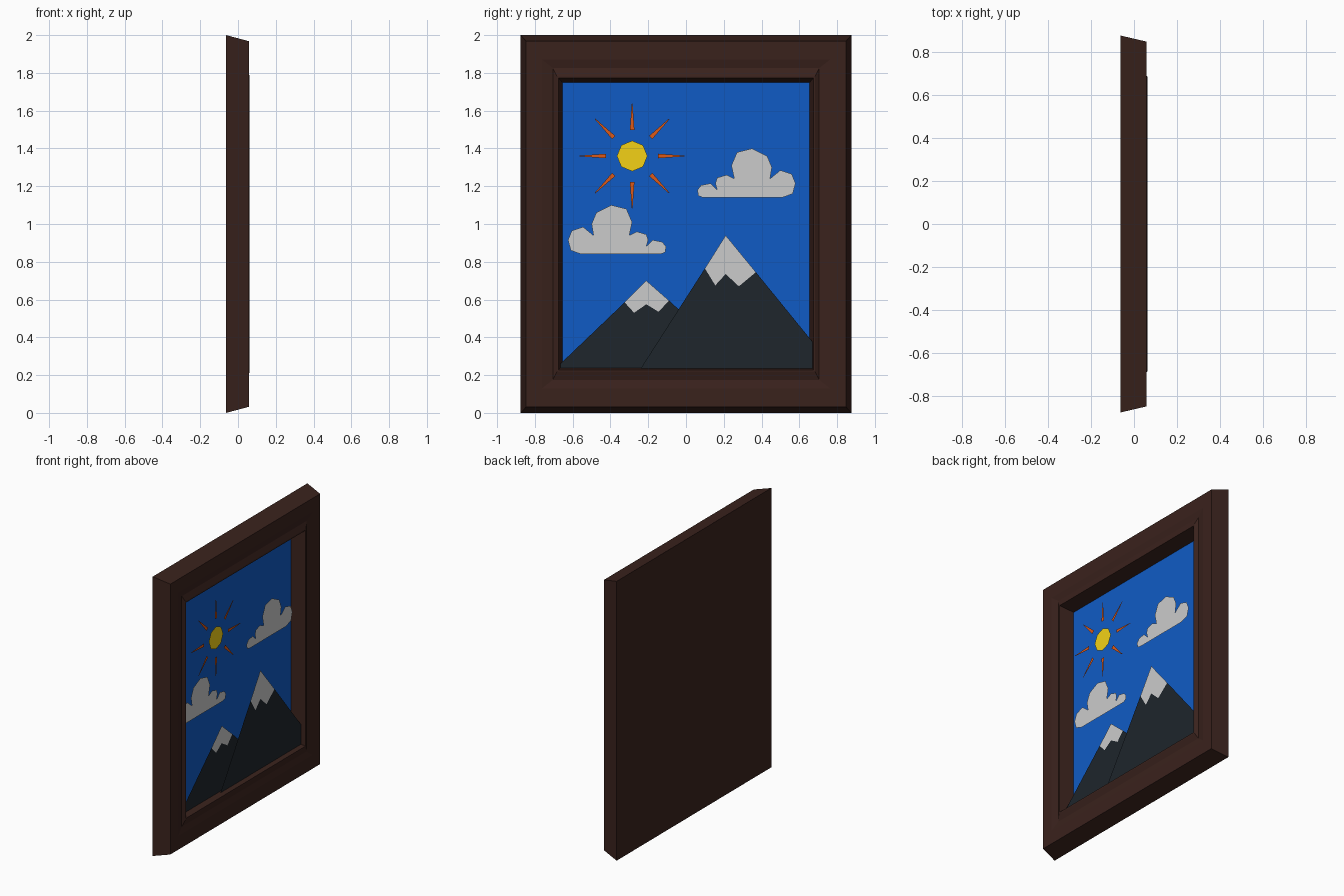
import bpy, bmesh
from math import cos, sin, pi

if "Cube" in bpy.data.objects:
    bpy.data.objects.remove(bpy.data.objects["Cube"])


def material(name, rgb):
    m = bpy.data.materials.new(name)
    m.diffuse_color = (*rgb, 1)
    m.use_nodes = True
    m.node_tree.nodes["Principled BSDF"].inputs["Base Color"].default_value = m.diffuse_color
    return m


WOOD = material("dark_wood", (0.042, 0.016, 0.012))
BLUE = material("sky_blue", (0.005, 0.105, 0.56))
WHITE = material("white", (0.56, 0.56, 0.56))
SLATE = material("slate", (0.013, 0.019, 0.025))
YELLOW = material("yellow", (0.90, 0.64, 0.008))
ORANGE = material("orange", (0.72, 0.10, 0.01))


def finish(bm, name, mat):
    mesh = bpy.data.meshes.new(name)
    bm.to_mesh(mesh)
    bm.free()
    mesh.materials.append(mat)
    ob = bpy.data.objects.new(name, mesh)
    bpy.context.collection.objects.link(ob)
    return ob


def cutout(name, mat, x, *outlines):
    """Flat paper shapes from (y, z) outlines at depth x, facing +x."""
    bm = bmesh.new()
    for pts in outlines:
        f = bm.faces.new([bm.verts.new((x, y, z)) for y, z in pts])
        f.normal_update()
        if f.normal.x < 0:
            f.normal_flip()
    bmesh.ops.triangulate(bm, faces=bm.faces[:])
    return finish(bm, name, mat)


# Moulded frame with a closed back: rings of (half width, half height, depth)
RINGS = [(0.875, 1.0, -0.063), (0.847, 0.968, 0.057), (0.762, 0.87, 0.057),
         (0.705, 0.825, 0.048), (0.683, 0.782, 0.062), (0.675, 0.772, 0.062),
         (0.655, 0.75, -0.04)]
bm = bmesh.new()
loops = [[bm.verts.new((d, sy * w, 1 + sz * h))
          for sy, sz in ((-1, -1), (1, -1), (1, 1), (-1, 1))] for w, h, d in RINGS]
for a, b in zip(loops, loops[1:]):
    for i in range(4):
        j = (i + 1) % 4
        bm.faces.new((a[i], a[j], b[j], b[i]))
bm.faces.new(loops[0][::-1])
finish(bm, "picture_frame", WOOD)

# Sky panel
cutout("sky", BLUE, -0.04, [(-0.655, 0.25), (0.655, 0.25), (0.655, 1.75), (-0.655, 1.75)])

# Mountains: the rock and its snow cap share a zigzag edge
def mountain(name, x, left, zigzag, peak, right):
    cutout(name + "_rock", SLATE, x, left + zigzag + right)
    cutout(name + "_snow", WHITE, x, [peak] + zigzag)


mountain("small_mountain", 0.018, [(-0.665, 0.235), (-0.665, 0.26)],
         [(-0.325, 0.585), (-0.275, 0.53), (-0.21, 0.575), (-0.145, 0.535), (-0.09, 0.595)],
         (-0.21, 0.70), [(0.30, 0.235)])
mountain("large_mountain", 0.03, [(-0.24, 0.235)],
         [(0.10, 0.765), (0.155, 0.675), (0.21, 0.735), (0.28, 0.67), (0.37, 0.745)],
         (0.21, 0.94), [(0.675, 0.37), (0.675, 0.235)])

# Clouds: one outline, mirrored for the second
CLOUD = [(-0.23, 0), (0.19, 0), (0.245, 0.02), (0.26, 0.075), (0.24, 0.125),
         (0.18, 0.145), (0.125, 0.10), (0.135, 0.16), (0.11, 0.22), (0.03, 0.26),
         (-0.05, 0.24), (-0.08, 0.17), (-0.065, 0.10), (-0.105, 0.12), (-0.155, 0.105),
         (-0.165, 0.075), (-0.155, 0.04), (-0.19, 0.075), (-0.24, 0.065),
         (-0.26, 0.04), (-0.255, 0.01)]
cutout("right_cloud", WHITE, 0.025, [(0.32 + y, 1.14 + z) for y, z in CLOUD])
cutout("left_cloud", WHITE, -0.022, [(-0.365 - y, 0.84 + z) for y, z in CLOUD])

# Sun disc and tapered rays
SY, SZ, SX = -0.285, 1.36, 0.025
angles = [i * pi / 4 for i in range(8)]
cutout("sun", YELLOW, SX, [(SY + 0.081 * cos(a), SZ + 0.081 * sin(a)) for a in angles])
rays = []
for a in angles:
    ray = [(0.138, -0.012), (0.278, -0.002), (0.278, 0.002), (0.138, 0.012)]
    rays.append([(SY + r * cos(a) - t * sin(a), SZ + r * sin(a) + t * cos(a)) for r, t in ray])
cutout("sun_rays", ORANGE, SX, *rays)
